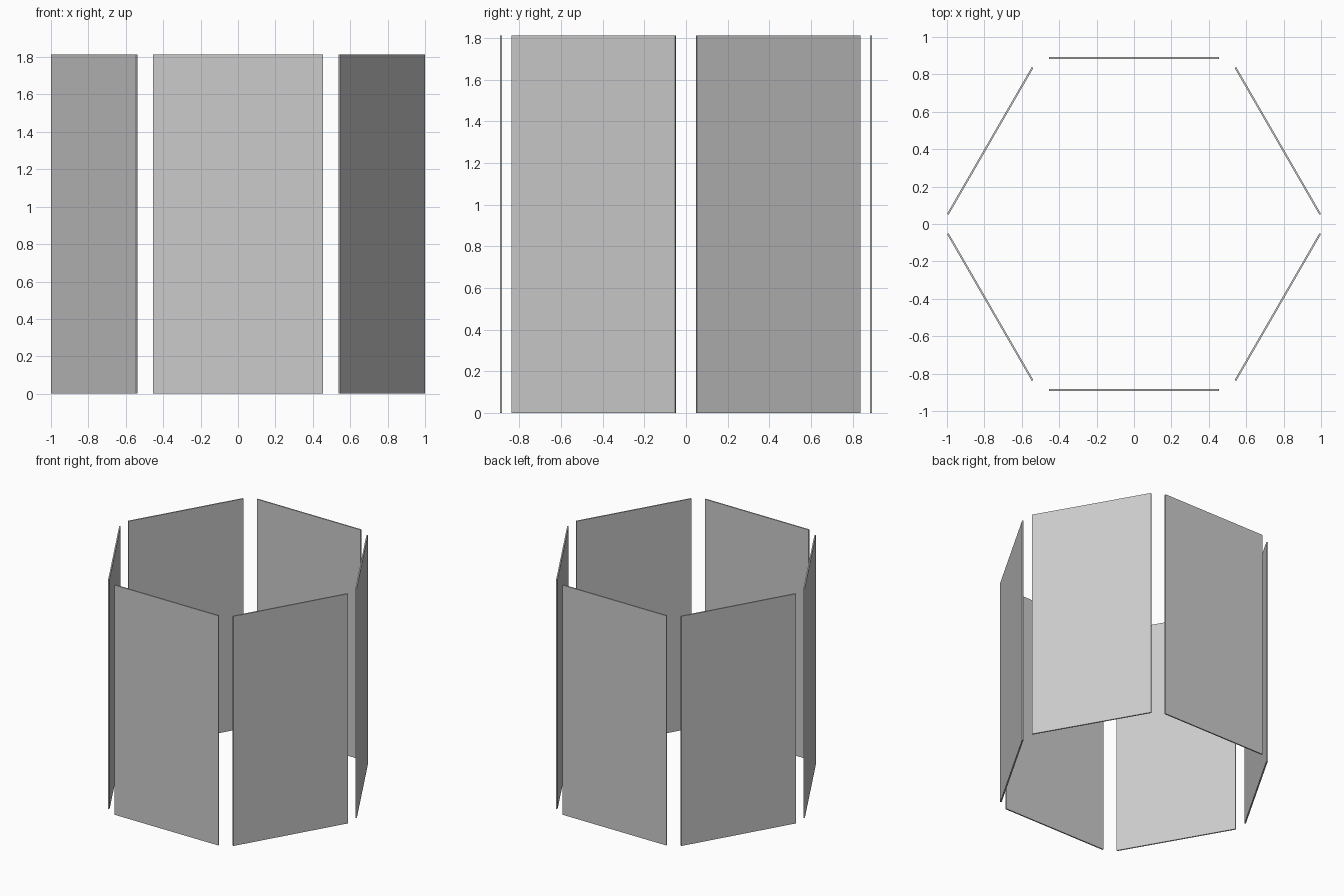
import bpy
from math import pi, sin, cos
from mathutils import Matrix

if "Cube" in bpy.data.objects:
    bpy.data.objects.remove(bpy.data.objects["Cube"])

WIDTH, THICK, HEIGHT = 0.907, 0.01, 1.814
APOTHEM = 0.888  # distance from the centre to each panel's mid-plane

# Six free-standing thin panels around a hexagon
for i in range(6):
    a = -pi / 2 + i * pi / 3
    bpy.ops.mesh.primitive_cube_add(size=1)
    panel = bpy.context.object
    panel.name = f"wall_panel_{i + 1}"
    panel.data.transform(Matrix.Diagonal((WIDTH, THICK, HEIGHT, 1)))
    panel.location = (APOTHEM * cos(a), APOTHEM * sin(a), HEIGHT / 2)
    panel.rotation_euler.z = a + pi / 2
